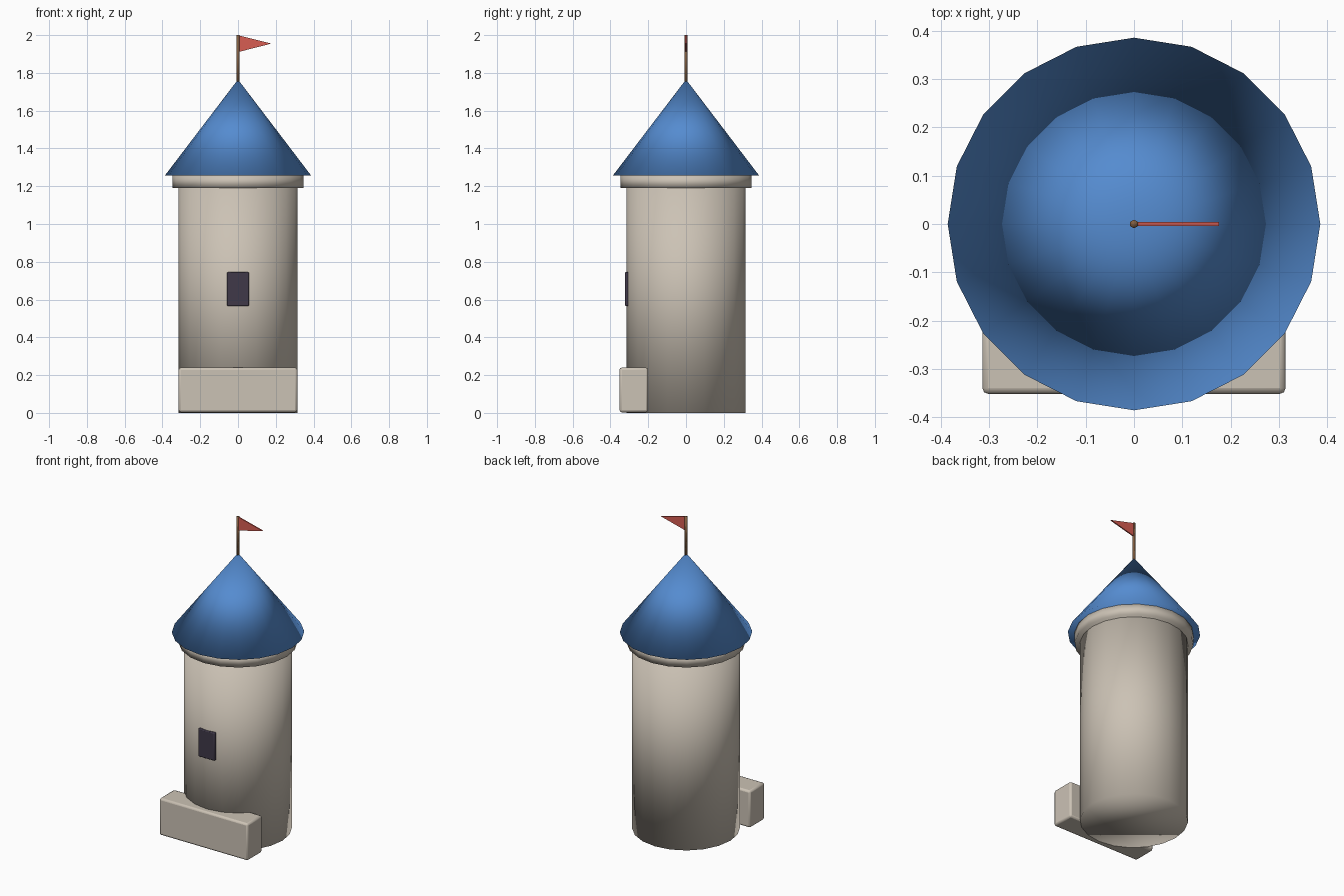
import bpy
import bmesh

cube = bpy.data.objects.get("Cube")
if cube:
    bpy.data.objects.remove(cube, do_unlink=True)


def material(name, rgb):
    mat = bpy.data.materials.new(name)
    mat.use_nodes = True
    colour = (*rgb, 1.0)
    mat.diffuse_color = colour
    bsdf = mat.node_tree.nodes["Principled BSDF"]
    bsdf.inputs["Base Color"].default_value = colour
    bsdf.inputs["Roughness"].default_value = 0.8
    return mat


stone = material("warm stone", (0.60, 0.54, 0.46))
blue = material("roof blue", (0.09, 0.26, 0.63))
wood = material("brown wood", (0.22, 0.11, 0.05))
red = material("flag red", (0.68, 0.11, 0.085))
dark = material("dark window", (0.05, 0.04, 0.065))


def finish(name, mat):
    obj = bpy.context.object
    obj.name = obj.data.name = name
    obj.data.materials.append(mat)
    return obj


def round_part(name, mat, bottom, top, radius, top_radius=None, sides=20):
    """Upright cylinder or cone, shaded smooth all over."""
    bpy.ops.mesh.primitive_cone_add(
        vertices=sides, radius1=radius,
        radius2=radius if top_radius is None else top_radius,
        depth=top - bottom, location=(0, 0, (bottom + top) / 2))
    bpy.ops.object.shade_smooth()
    return finish(name, mat)


def box(name, mat, low, high, bevel):
    """Box between two corners with softly rounded edges."""
    centre = [(a + b) / 2 for a, b in zip(low, high)]
    bpy.ops.mesh.primitive_cube_add(size=1, location=centre)
    obj = finish(name, mat)
    obj.scale = [b - a for a, b in zip(low, high)]
    bpy.ops.object.transform_apply(location=False, rotation=False, scale=True)
    bpy.ops.object.shade_smooth_by_angle()
    mod = obj.modifiers.new("rounded edges", "BEVEL")
    mod.width = bevel
    mod.segments = 2
    return obj


# Tower, collar and roof
round_part("tower_body", stone, 0, 1.22, 0.315)
round_part("tower_collar", stone, 1.19, 1.258, 0.346)
round_part("roof", blue, 1.258, 1.765, 0.386, 0)

# Low wall across the front, and the window
box("front_wall", stone, (-0.314, -0.352, 0.003), (0.314, -0.201, 0.24), 0.012)
box("window", dark, (-0.058, -0.323, 0.566), (0.058, -0.295, 0.745), 0.005)

# Flag pole
round_part("flag_pole", wood, 1.74, 2.0, 0.009, sides=6)

# Pennant: a triangle given thickness
bm = bmesh.new()
corners = [(0.004, 1.998), (0.004, 1.911), (0.176, 1.955)]
face = bm.faces.new([bm.verts.new((x, -0.004, z)) for x, z in corners])
sweep = bmesh.ops.extrude_face_region(bm, geom=[face], use_keep_orig=True)
moved = [v for v in sweep["geom"] if isinstance(v, bmesh.types.BMVert)]
bmesh.ops.translate(bm, verts=moved, vec=(0, 0.008, 0))
bmesh.ops.recalc_face_normals(bm, faces=bm.faces)
mesh = bpy.data.meshes.new("flag")
bm.to_mesh(mesh)
bm.free()
mesh.materials.append(red)
bpy.context.collection.objects.link(bpy.data.objects.new("flag", mesh))
